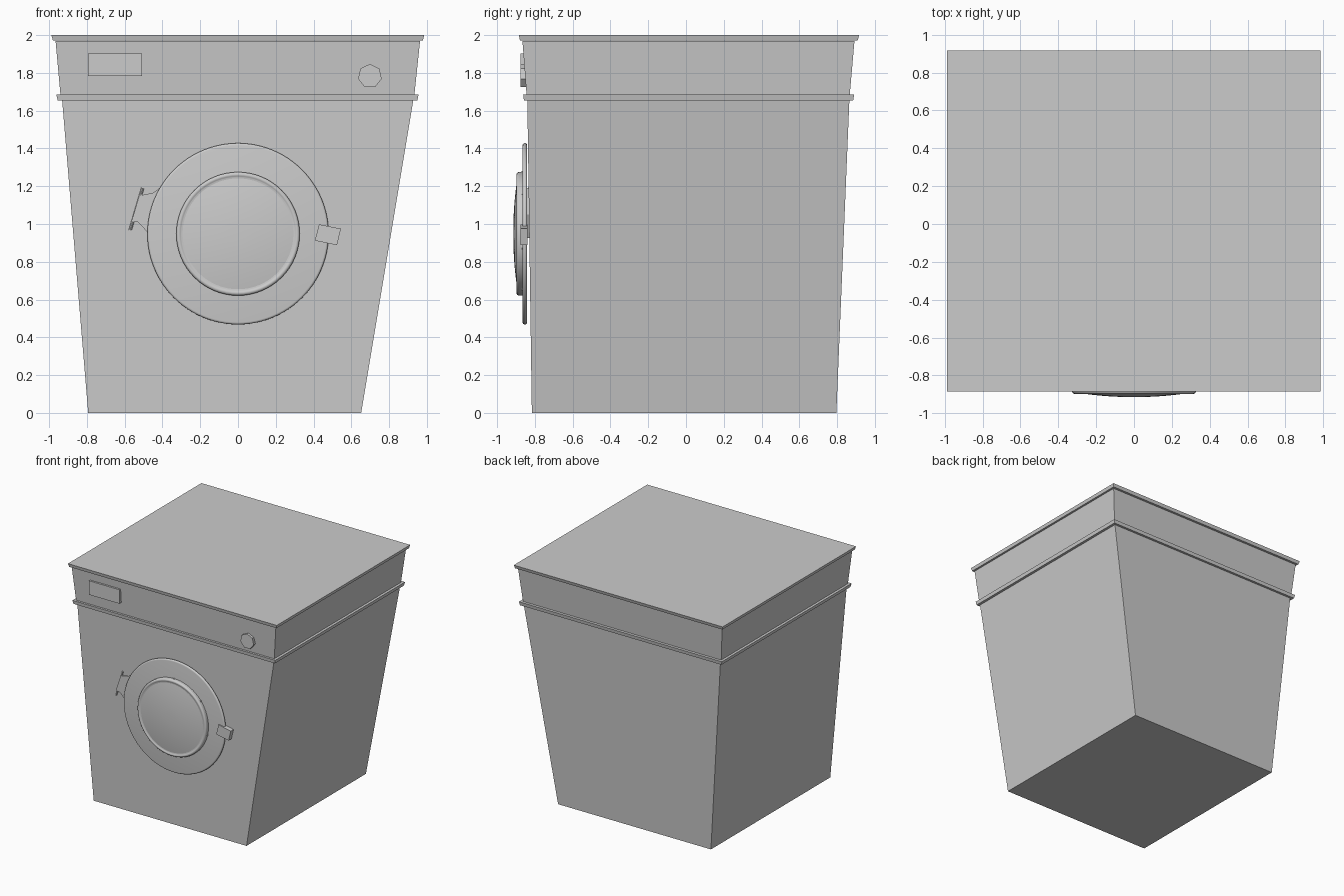
import bpy, bmesh
from math import sin, cos, pi, radians
from mathutils import Vector

if "Cube" in bpy.data.objects:
    bpy.data.objects.remove(bpy.data.objects["Cube"])


def finish(name, bm, smooth=False):
    bmesh.ops.recalc_face_normals(bm, faces=bm.faces)
    me = bpy.data.meshes.new(name)
    bm.to_mesh(me)
    bm.free()
    ob = bpy.data.objects.new(name, me)
    bpy.context.collection.objects.link(ob)
    if smooth:
        bpy.ops.object.select_all(action='DESELECT')
        ob.select_set(True)
        bpy.context.view_layer.objects.active = ob
        bpy.ops.object.shade_smooth_by_angle(angle=radians(35))
    return ob


def loft(name, rings, smooth=False):
    """Join closed rings of points and cap both ends."""
    bm = bmesh.new()
    vs = [[bm.verts.new(p) for p in r] for r in rings]
    for a, b in zip(vs, vs[1:]):
        for i in range(len(a)):
            j = (i + 1) % len(a)
            bm.faces.new((a[i], a[j], b[j], b[i]))
    bm.faces.new(vs[0])
    bm.faces.new(vs[-1])
    return finish(name, bm, smooth)


def frustum(name, levels):
    """Levels of (z, x_min, x_max, y_min, y_max)."""
    loft(name, [[(a, c, z), (b, c, z), (b, d, z), (a, d, z)]
                for z, a, b, c, d in levels])


def lathe(name, profile, x, z, n=64, smooth=True):
    """Profile of (radius, y) turned about an axis along y."""
    loft(name, [[(x + r * sin(2 * pi * i / n), y, z + r * cos(2 * pi * i / n))
                 for i in range(n)] for r, y in profile], smooth)


def plate(name, outline, front, back):
    """Outline of (x, z) extruded along y."""
    loft(name, [[(x, y, z) for x, z in outline] for y in (back, front)])


# Cabinet: tapered lower body, trim band, control panel, lid
frustum("lower_body", [(0, -.793, .652, -.816, .796),
                       (1.655, -.931, .928, -.84, .865)])
frustum("trim_band", [(1.655, -.955, .95, -.858, .885),
                      (1.685, -.962, .956, -.862, .89)])
frustum("control_panel", [(1.685, -.94, .934, -.844, .867),
                          (1.97, -.966, .964, -.866, .892)])
frustum("lid", [(1.972, -.98, .979, -.879, .909),
                (2.0, -.988, .986, -.885, .917)])

# Round door with a rolled edge
DOOR_Z = .948
edge = [(.468 + .012 * cos(t * pi / 8), -.853 - .012 * sin(t * pi / 8))
        for t in range(-4, 5)]
lathe("door", edge, 0, DOOR_Z, 96)

# Porthole: seven-sided seat, rounded rim, bulging glass
lathe("porthole_seat", [(.333, -.86), (.333, -.872)], 0, DOOR_Z, 7, False)
rim = [(.327, -.86)] + [(.313 + .014 * cos(t * pi / 8), -.884 - .014 * sin(t * pi / 8))
                        for t in range(0, 7)] + [(.3, -.893)]
lathe("porthole_rim", rim, 0, DOOR_Z)
glass = [(.3, -.885)] + [(.3 * cos(t * pi / 20), -.892 - .023 * sin(t * pi / 20) ** 2)
                         for t in range(0, 10)]
lathe("porthole_glass", glass, 0, DOOR_Z)

# Latch on the right of the door
plate("latch", [(.429, .998), (.545, .975), (.524, .888), (.407, .912)], -.876, -.838)

# Hinge plate and pin on the left
plate("hinge_plate", [(-.52, 1.15), (-.5, 1.155), (-.45, 1.165), (-.415, 1.19),
                      (-.4, 1.05), (-.46, .925), (-.487, .965), (-.53, 1.01),
                      (-.565, 1.015)], -.843, -.822)
a, b = Vector((-.505, -.834, 1.19)), Vector((-.571, -.83, .967))
u = (b - a).cross(Vector((0, 1, 0))).normalized()
w = (b - a).cross(u).normalized()
loft("hinge_pin", [[p + .008 * (u * cos(i * pi / 4) + w * sin(i * pi / 4))
                    for i in range(8)] for p in (a, b)], True)

# Controls: display panel and seven-sided dial
plate("display_panel", [(-.795, 1.783), (-.507, 1.783), (-.507, 1.902), (-.795, 1.902)],
      -.877, -.845)
lathe("dial", [(.064, -.84), (.064, -.875)], .698, 1.783, 7, False)
